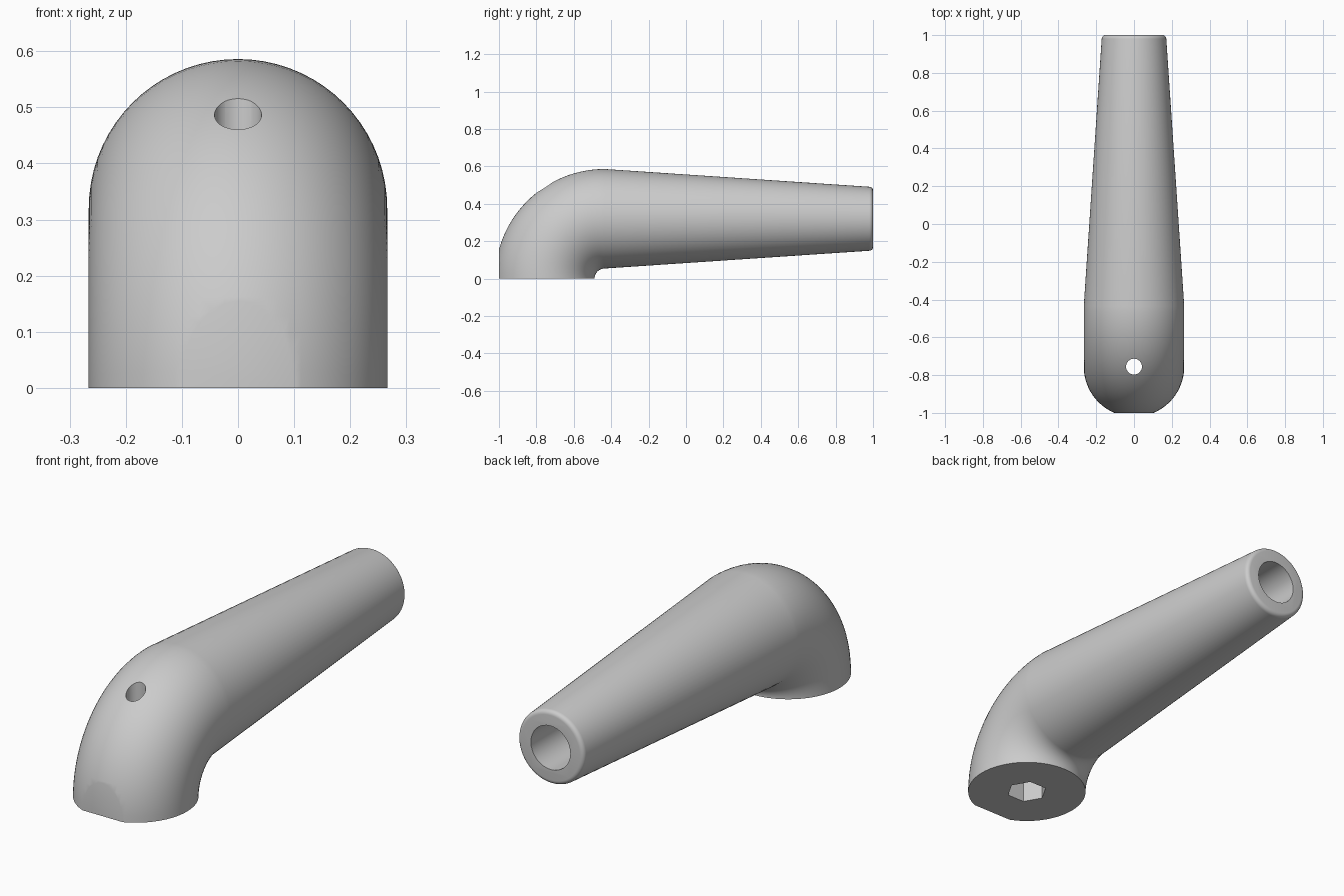
import bpy, bmesh
from math import sin, cos, pi, radians
from mathutils import Vector

if "Cube" in bpy.data.objects:
    bpy.data.objects.remove(bpy.data.objects["Cube"])

SEGS = 72
RADIUS = 0.266      # tube radius around the elbow
BEND = 0.32         # centre-line radius of the elbow
BEND_Y = -0.435     # where elbow meets the tapered arm
BASE_Y = BEND_Y - BEND

grey = bpy.data.materials.new("plain grey")
grey.use_nodes = True
grey.diffuse_color = (0.6, 0.6, 0.6, 1)
grey.node_tree.nodes["Principled BSDF"].inputs["Base Color"].default_value = (0.6, 0.6, 0.6, 1)


def ring(bm, centre, tilt, radius):
    """Circle of vertices; tilt 0 lies flat, tilt 90 degrees faces along y."""
    side = Vector((1, 0, 0))
    across = Vector((0, cos(tilt), -sin(tilt)))
    return [bm.verts.new(centre + radius * (side * cos(a) + across * sin(a)))
            for a in (2 * pi * i / SEGS for i in range(SEGS))]


# Body: quarter-bend elbow running into a tapered arm with a rounded rim
bm = bmesh.new()
rings = []
STEPS = 28
for i in range(STEPS + 1):
    t = pi / 2 * i / STEPS
    rings.append(ring(bm, Vector((0, BEND_Y - BEND * cos(t), BEND * sin(t))), t, RADIUS))
FILLET = 0.02
profile = [(1 - FILLET, 0.171)]
profile += [(1 - FILLET + FILLET * sin(a), 0.171 - FILLET + FILLET * cos(a))
            for a in (pi / 2 * k / 5 for k in range(1, 6))]
for y, r in profile:
    rings.append(ring(bm, Vector((0, y, BEND)), pi / 2, r))
for lower, upper in zip(rings, rings[1:]):
    for i in range(SEGS):
        j = (i + 1) % SEGS
        bm.faces.new((lower[i], lower[j], upper[j], upper[i]))
bm.faces.new(rings[0])
bm.faces.new(rings[-1])

# Flat on the front of the elbow
cut = bmesh.ops.bisect_plane(bm, geom=bm.verts[:] + bm.edges[:] + bm.faces[:],
                             plane_co=(0, -1, 0), plane_no=(0, -1, 0), clear_outer=True)
edges = [e for e in cut["geom_cut"] if isinstance(e, bmesh.types.BMEdge)]
bmesh.ops.holes_fill(bm, edges=edges, sides=0)
bmesh.ops.recalc_face_normals(bm, faces=bm.faces[:])
mesh = bpy.data.meshes.new("handle_body")
bm.to_mesh(mesh)
bm.free()
body = bpy.data.objects.new("handle_body", mesh)
bpy.context.collection.objects.link(body)
mesh.materials.append(grey)


def drill(name, sides, radius, start, end):
    """Cut a straight prism-shaped hole from start to end."""
    start, end = Vector(start), Vector(end)
    axis = end - start
    bpy.ops.mesh.primitive_cylinder_add(
        vertices=sides, radius=radius, depth=axis.length, location=(start + end) / 2,
        rotation=(radians(-90), 0, 0) if abs(axis.y) > abs(axis.z) else (0, 0, 0))
    cutter = bpy.context.object
    cutter.name = name
    cutter.hide_render = True
    cutter.data.materials.append(grey)
    if sides == 6:
        cutter.rotation_euler.z = radians(30)
    mod = body.modifiers.new(name, "BOOLEAN")
    mod.operation = "DIFFERENCE"
    mod.solver = "EXACT"
    mod.object = cutter
    bpy.context.view_layer.update()
    bpy.context.view_layer.objects.active = body
    bpy.ops.object.modifier_apply(modifier=name)
    bpy.data.objects.remove(cutter)


# Arm bore, hexagonal socket underneath, bolt hole through the elbow
drill("arm_bore", 32, 0.102, (0, 0, BEND), (0, 1.1, BEND))
drill("hex_socket", 6, 0.09, (0, BASE_Y, -0.1), (0, BASE_Y, 0.2))
drill("bolt_hole", 32, 0.042, (0, BASE_Y, 0.1), (0, BASE_Y, 0.8))

bpy.ops.object.select_all(action="DESELECT")
body.select_set(True)
bpy.context.view_layer.objects.active = body
bpy.ops.object.shade_smooth_by_angle(angle=radians(30))
